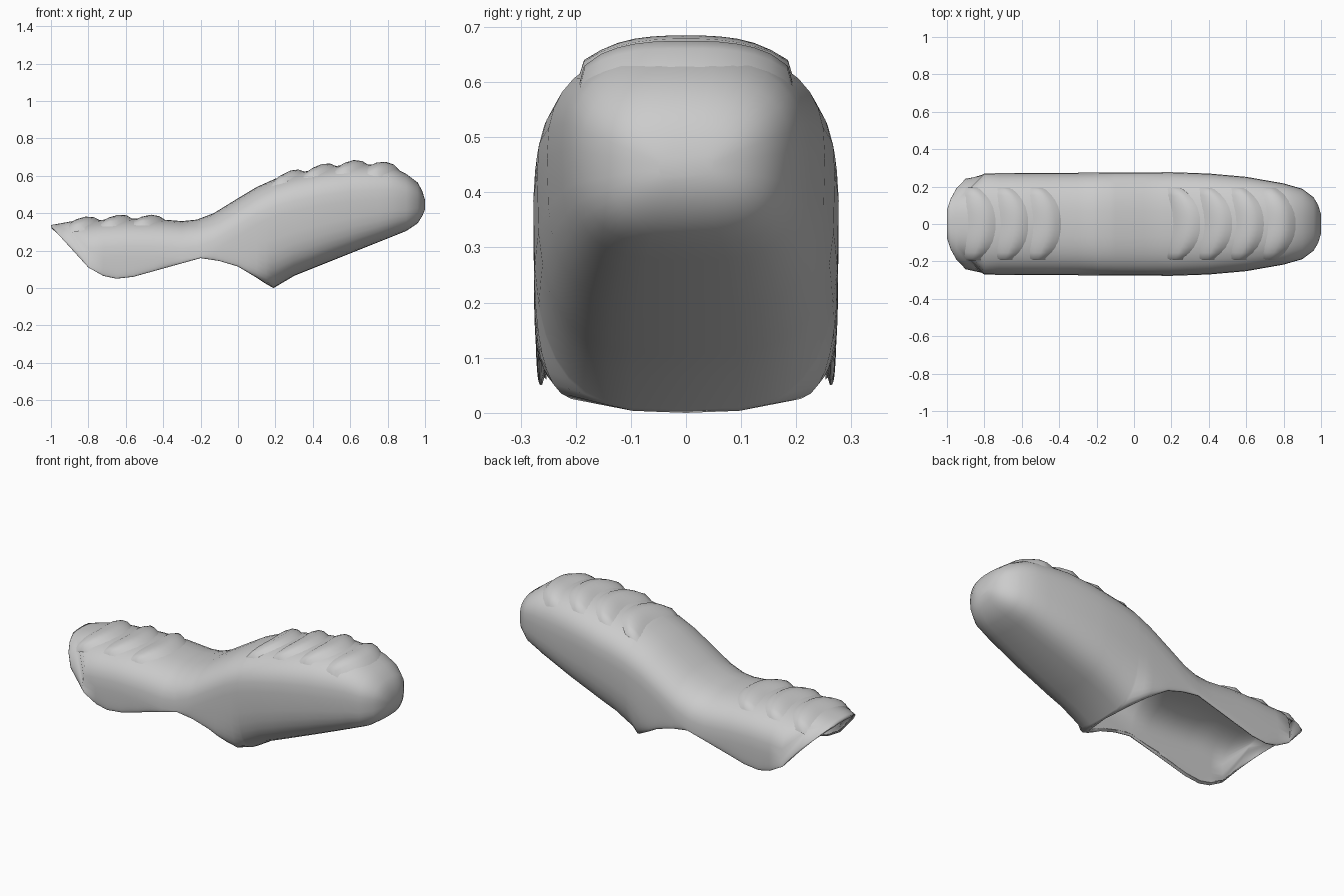
import bpy, bmesh
from math import sin, cos, asin, pi

if "Cube" in bpy.data.objects:
    bpy.data.objects.remove(bpy.data.objects["Cube"], do_unlink=True)

# One grey material
grey = bpy.data.materials.new("plain_grey")
grey.use_nodes = True
grey.diffuse_color = (0.6, 0.6, 0.6, 1)
grey.node_tree.nodes["Principled BSDF"].inputs["Base Color"].default_value = grey.diffuse_color

# Side profile: top line, lower rim line, half width and underside closure along x
TOP = [(-1, .337), (-.9, .355), (-.6, .372), (-.45, .37), (-.3, .358), (-.22, .366),
       (-.13, .4), (0, .48), (.1, .54), (.2, .585), (.3, .612), (.45, .642), (.6, .663),
       (.75, .66), (.83, .645), (.9, .61), (.96, .565), (.985, .52), (1, .47)]
RIM = [(-1, .33), (-.8, .11), (-.72, .065), (-.65, .05), (-.56, .06), (-.2, .16),
       (-.1, .145), (0, .115), (.1, .055), (.15, .022), (.19, 0), (.3, .065), (.9, .305),
       (.96, .345), (.985, .385), (1, .42)]
WIDTH = [(-1, .2), (-.98, .2), (-.95, .22), (-.9, .247), (-.8, .271), (.2, .277),
         (.4, .27), (.6, .252), (.8, .217), (.9, .188), (.96, .143), (.985, .1), (1, .05)]
CLOSE = [(-1, .04), (0, .04), (.05, .09), (.1, .19), (.15, .38), (.19, 1), (1, 1)]
SEGMENTS = 36


def lookup(table, x):
    """Linear interpolation in a profile table."""
    for (xa, a), (xb, b) in zip(table, table[1:]):
        if x <= xb:
            return a + (b - a) * max(0, x - xa) / (xb - xa)
    return table[-1][1]


def shoulder(x):
    """Height of the rounded upper part of the section."""
    if x < .19:
        return .2
    return min(.2, .45 * (lookup(TOP, x) - lookup(RIM, x)))


def section(x):
    """Arch or closed ring of points across the shell at x."""
    top, rim, width, close = (lookup(t, x) for t in (TOP, RIM, WIDTH, CLOSE))
    high = shoulder(x)
    mid = top - high
    start = -pi / 2
    if rim > mid:
        start = asin(min(1, ((rim - mid) / high) ** (1 / .75)))
    points = []
    for j in range(SEGMENTS + 1):
        t = start + (pi - 2 * start) * j / SEGMENTS
        s, c = sin(t), cos(t)
        side = 1 if c > 0 else -1
        c = abs(c) if abs(c) > 1e-6 else 0
        if s >= 0:
            y, z = width * c ** .8, mid + high * s ** .75
        else:
            y = width * (1 - close * (1 - c ** .6))
            z = mid - (mid - rim) * (-s) ** .65
        points.append((x, side * y, z))
    return points


def roof(x, y):
    """Height of the shell's upper surface."""
    high = shoulder(x)
    c = min(1, abs(y) / lookup(WIDTH, x)) ** (1 / .8)
    return lookup(TOP, x) - high + high * (1 - c * c) ** .375


def finish(bm, name):
    mesh = bpy.data.meshes.new(name)
    bm.to_mesh(mesh)
    bm.free()
    mesh.materials.append(grey)
    obj = bpy.data.objects.new(name, mesh)
    bpy.context.collection.objects.link(obj)
    bpy.ops.object.select_all(action="DESELECT")
    obj.select_set(True)
    bpy.context.view_layer.objects.active = obj
    bpy.ops.object.shade_smooth_by_angle(angle=pi / 3)
    return obj


def skin(bm, rows):
    """Bridge rows of points with quads."""
    rows = [[bm.verts.new(p) for p in row] for row in rows]
    for a, b in zip(rows, rows[1:]):
        for j in range(len(a) - 1):
            bm.faces.new((a[j], a[j + 1], b[j + 1], b[j]))
    return rows


# Shell: open below at the rear, closed round the toe
stations = sorted({x for table in (TOP, RIM, WIDTH, CLOSE) for x, v in table})
bm = bmesh.new()
rows = skin(bm, [section(x) for x in stations])
bm.faces.new(rows[-1][:-1])
bmesh.ops.remove_doubles(bm, verts=bm.verts, dist=.0005)
shell = finish(bm, "shell")
wall = shell.modifiers.new("wall", "SOLIDIFY")
wall.thickness = .015
wall.offset = -1


# Crosswise ridges over the top, bowed towards the toe
def ridge(name, centre, bow, half=.088, reach=.185):
    profile = [(-1, -.008), (-.55, .011), (0, .022), (.5, .017), (1, -.008)]
    steps = 12
    rows = []
    for i in range(-1, steps + 2):
        k = min(max(i, 0), steps) / steps * 2 - 1
        tip = i < 0 or i > steps
        y = k * reach * (1.06 if tip else 1)
        narrow = 1 - .45 * k ** 4
        row = []
        for u, lift in profile:
            x = centre + u * half * narrow + bow * (.5 - k * k)
            row.append((x, y, roof(x, y) + (-.008 if tip else lift)))
        rows.append(row[::-1])
    bm = bmesh.new()
    skin(bm, rows)
    bmesh.ops.recalc_face_normals(bm, faces=bm.faces)
    if sum(f.normal.z for f in bm.faces) < 0:
        bmesh.ops.reverse_faces(bm, faces=bm.faces)
    finish(bm, name)


for n in range(4):
    ridge(f"toe_ridge_{n + 1}", .25 + .17 * n, .06)
for n in range(3):
    ridge(f"heel_ridge_{n + 1}", -.49 - .175 * n, .05)
